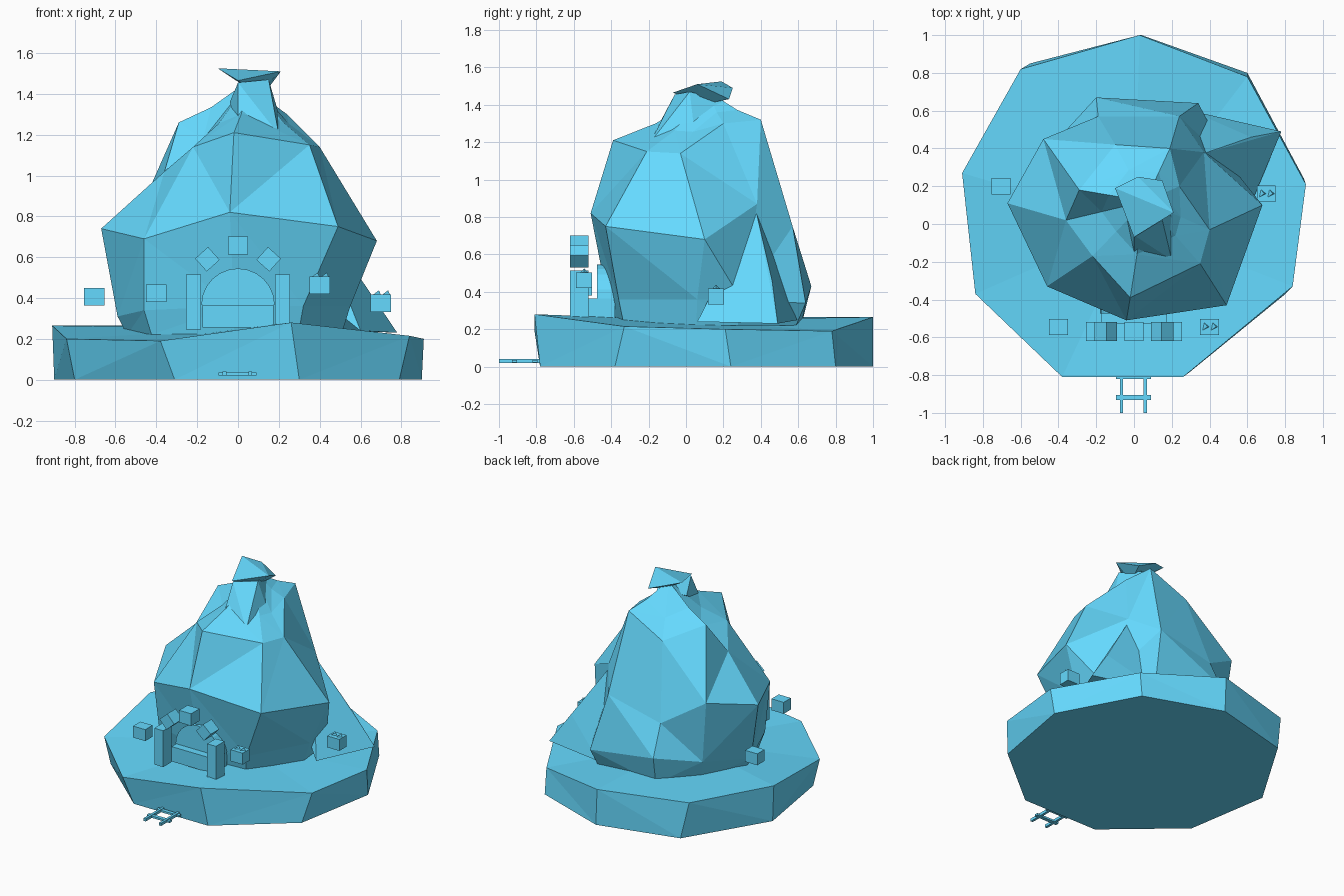
import bpy, bmesh, math
from mathutils import Vector, Matrix

if "Cube" in bpy.data.objects:
    bpy.data.objects.remove(bpy.data.objects["Cube"])

stone = bpy.data.materials.new("blue_stone")
stone.diffuse_color = (.13, .70, 1.0, 1)
stone.use_nodes = True
stone.node_tree.nodes["Principled BSDF"].inputs["Base Color"].default_value = stone.diffuse_color


def finish(name, bm):
    bmesh.ops.recalc_face_normals(bm, faces=bm.faces)
    me = bpy.data.meshes.new(name)
    bm.to_mesh(me)
    bm.free()
    me.materials.append(stone)
    ob = bpy.data.objects.new(name, me)
    bpy.context.collection.objects.link(ob)
    return ob


def box(name, loc, size, tilt=0):
    bm = bmesh.new()
    bmesh.ops.create_cube(bm, size=1)
    m = Matrix.Translation(loc) @ Matrix.Rotation(tilt, 4, 'Y') @ Matrix.Diagonal((*size, 1))
    bmesh.ops.transform(bm, matrix=m, verts=bm.verts)
    return finish(name, bm)


def hull(name, pts):
    bm = bmesh.new()
    for p in pts:
        bm.verts.new(p)
    res = bmesh.ops.convex_hull(bm, input=bm.verts)
    inner = [v for v in res["geom_interior"] if isinstance(v, bmesh.types.BMVert)]
    bmesh.ops.delete(bm, geom=inner, context='VERTS')
    return finish(name, bm)


def loft(name, rings, top):
    # stack of equal rings, closed by a flat bottom and a fan to one top point
    bm = bmesh.new()
    vr = [[bm.verts.new(p) for p in r] for r in rings]
    n = len(vr[0])
    for a, b in zip(vr, vr[1:]):
        for i in range(n):
            j = (i + 1) % n
            bm.faces.new((a[i], a[j], b[j], b[i]))
    t = bm.verts.new(top)
    for i in range(n):
        bm.faces.new((vr[-1][i], vr[-1][(i + 1) % n], t))
    bm.faces.new(vr[0])
    sides = [f for f in bm.faces if len(f.verts) == 4]
    bmesh.ops.triangulate(bm, faces=sides, quad_method='SHORT_EDGE')
    return finish(name, bm)


# ground slab
foot = [(-.31, -.78, 0), (.30, -.78, 0), (.79, -.38, 0), (.90, .24, 0), (.60, .80, 0),
        (.04, 1.0, 0), (-.55, .85, 0), (-.90, .27, 0), (-.80, -.35, 0)]
rim = [(-.38, -.81, .19), (.26, -.81, .28), (.84, -.33, .215), (.91, .21, .20), (.60, .78, .19),
       (.03, 1.0, .265), (-.60, .82, .265), (-.91, .27, .265), (-.84, -.37, .20)]
loft("ground_slab", [foot, rim], (0, 0, .25))

# mountain: rings run front, right, back, left
low = [(-.02, -.42, .36), (.32, -.36, .36), (.55, .06, .36), (.52, .30, .35), (.34, .64, .34),
       (-.20, .67, .43), (-.43, .42, .37), (-.59, .08, .31), (-.46, -.27, .34)]
mid = [(-.04, -.51, .82), (.49, -.43, .75), (.68, .10, .68), (.37, .38, .87), (.24, .57, .75),
       (-.19, .57, .65), (-.48, .45, .83), (-.67, .11, .74), (-.46, -.33, .69)]
high = [(-.02, -.39, 1.21), (.35, -.21, 1.15), (.40, -.03, 1.14), (.24, .20, 1.30), (.19, .40, 1.32),
        (-.10, .42, 1.18), (-.29, .18, 1.26), (-.36, .02, 1.02), (-.22, -.17, 1.14)]
base = [(x * .92, y * .92, .22) for x, y, z in low]
tip = Vector((.06, .12, 1.47))


def toward_tip(k, kz):
    return [(x + (tip.x - x) * k, y + (tip.y - y) * k, z + (tip.z - z) * kz) for x, y, z in high]


loft("mountain", [base, low, mid, high, toward_tip(.45, .35)], tip)

# overhanging cap, the rib that carries it, and the low spur on the right
hull("peak_cap", [(.21, .06, 1.51), (-.10, .19, 1.525), (0, -.07, 1.465), (.02, .25, 1.49),
                  (.15, .23, 1.43), (.09, .08, 1.40)])
hull("peak_rib", [(0, -.06, 1.455), (.15, .02, 1.47), (.20, .04, 1.30), (0, -.19, 1.21),
                  (.20, -.19, 1.20), (-.04, .05, 1.36), (.10, .20, 1.42)])
hull("side_spur", [(.78, .49, .23), (.60, .06, .24), (.30, .60, .25), (.62, .46, .46),
                   (.36, .37, .85), (.40, .20, .40)])

# mine mouth: threshold and arched opening
box("threshold", (0, -.455, .31), (.35, .15, .11))
arch = [(.18 * math.cos(math.pi * i / 12), .18 * math.sin(math.pi * i / 12) + .365) for i in range(13)]
hull("arch_opening", [(x, y, z) for y in (-.475, -.36) for x, z in arch])

# gate posts and keystone blocks
for s, side in ((-1, "left"), (1, "right")):
    box(side + "_post", (s * .217, -.57, .38), (.073, .10, .27))
    box(side + "_arch_block", (s * .15, -.57, .59), (.085, .10, .085), s * math.radians(42))
box("keystone", (0, -.57, .657), (.098, .10, .09))

# lanterns, two of them topped with small crystal shards
for i, (x, y, z) in enumerate([(-.705, .20, .407), (-.40, -.545, .423), (.40, -.545, .462), (.70, .16, .375)]):
    box(f"lantern_{i}", (x, y, z), (.10, .085, .085))
    if x > 0:
        for k, dx in enumerate((-.02, .025)):
            t = z + .04
            hull(f"shard_{i}_{k}", [(x + dx - .02, y - .02, t), (x + dx + .02, y, t),
                                    (x + dx - .01, y + .025, t), (x + dx + .01, y, t + .023)])

# track
for s, side in ((-1, "left"), (1, "right")):
    box(side + "_rail", (s * .063 - .003, -.89, .03), (.018, .22, .02))
for y in (-.918, -.808):
    box("sleeper", (-.003, y, .028), (.185, .027, .014))
